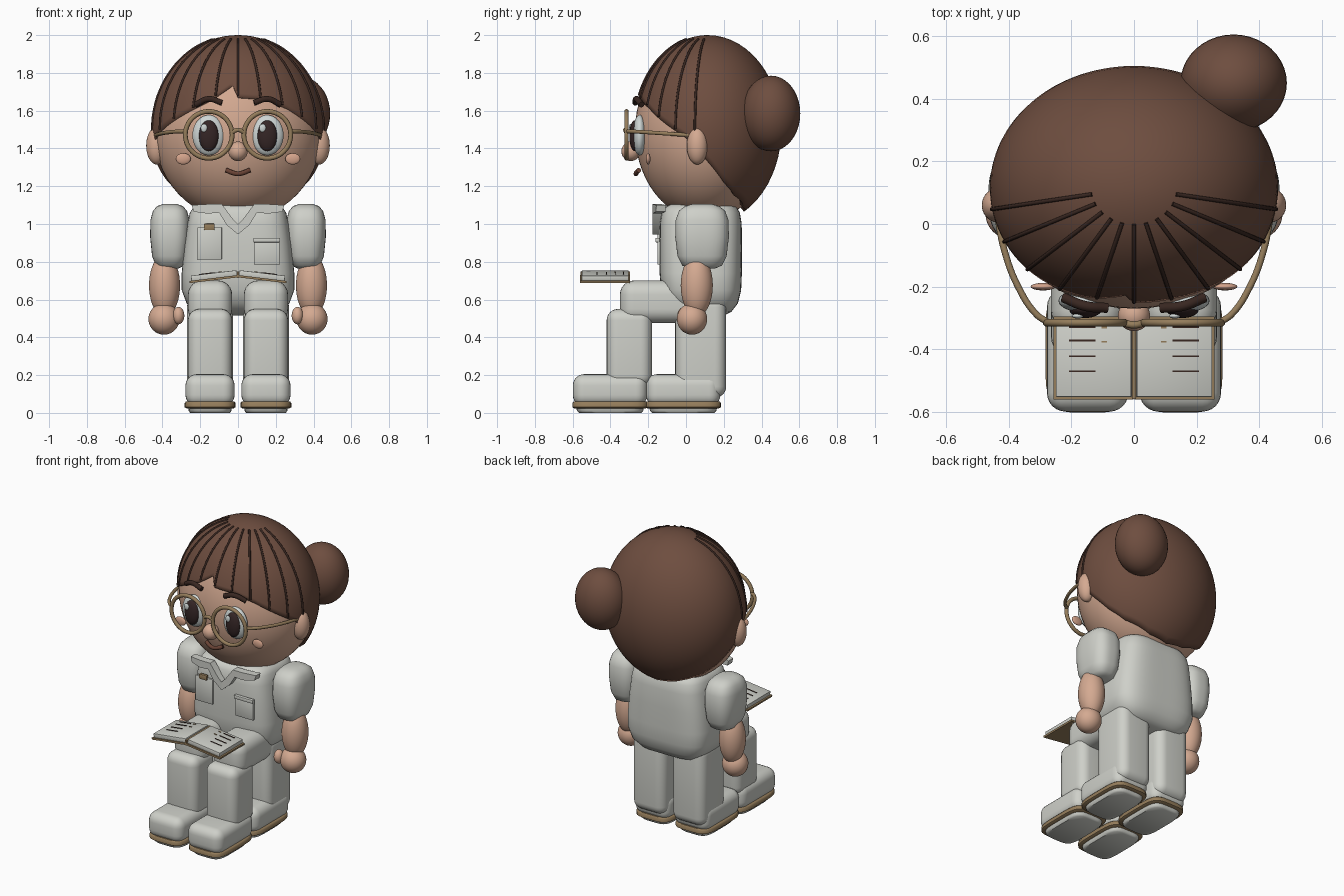
import bpy, bmesh, math
from mathutils import Vector

if "Cube" in bpy.data.objects:
    bpy.data.objects.remove(bpy.data.objects["Cube"])


def material(name, r, g, b):
    m = bpy.data.materials.new(name)
    m.diffuse_color = (r, g, b, 1)
    m.use_nodes = True
    m.node_tree.nodes["Principled BSDF"].inputs["Base Color"].default_value = m.diffuse_color
    return m


CLOTH = material("pale_cloth", .62, .63, .585)
SKIN = material("skin", .66, .40, .285)
BLUSH = material("blush_skin", .66, .37, .26)
HAIR = material("brown_hair", .155, .075, .050)
DARK = material("dark_brown", .040, .020, .015)
TAN = material("tan_trim", .30, .205, .105)
EYE = material("eye_white", .62, .67, .66)
PUPIL = material("pupil", .035, .019, .019)
LIP = material("lip_brown", .14, .055, .035)


def finish(ob, mat, angle=40):
    ob.data.materials.append(mat)
    bpy.ops.object.select_all(action='DESELECT')
    ob.select_set(True)
    bpy.context.view_layer.objects.active = ob
    bpy.ops.object.shade_smooth_by_angle(angle=math.radians(angle))
    return ob


def from_bmesh(name, bm, mat, angle=40):
    bmesh.ops.recalc_face_normals(bm, faces=bm.faces)
    me = bpy.data.meshes.new(name)
    bm.to_mesh(me)
    bm.free()
    ob = bpy.data.objects.new(name, me)
    bpy.context.collection.objects.link(ob)
    return finish(ob, mat, angle)


def ball(name, c, r, mat, seg=40):
    bm = bmesh.new()
    bmesh.ops.create_uvsphere(bm, u_segments=seg, v_segments=seg // 2, radius=1)
    for v in bm.verts:
        v.co = Vector([c[i] + r[i] * v.co[i] for i in range(3)])
    return from_bmesh(name, bm, mat, 80)


def box(name, c, h, mat, bevel=0.0, seg=5, rot_y=0.0):
    """Box from centre and half sizes, rounded by a bevel."""
    bm = bmesh.new()
    bmesh.ops.create_cube(bm, size=2)
    for v in bm.verts:
        v.co = Vector([h[i] * v.co[i] for i in range(3)])
    if bevel:
        bmesh.ops.bevel(bm, geom=bm.edges[:], offset=bevel, segments=seg,
                        profile=.5, affect='EDGES')
    ob = from_bmesh(name, bm, mat, 35)
    ob.location = c
    ob.rotation_euler[1] = rot_y
    return ob


def tube(name, pts, r, mat):
    cu = bpy.data.curves.new(name, 'CURVE')
    cu.dimensions = '3D'
    cu.bevel_depth, cu.bevel_resolution = r, 3
    cu.use_fill_caps = True
    cu.resolution_u = 6
    sp = cu.splines.new('BEZIER')
    sp.bezier_points.add(len(pts) - 1)
    for p, co in zip(sp.bezier_points, pts):
        p.co = co
        p.handle_left_type = p.handle_right_type = 'AUTO'
    ob = bpy.data.objects.new(name, cu)
    bpy.context.collection.objects.link(ob)
    cu.materials.append(mat)
    return ob


def loft(name, rings, cx, mat, power=3.5, n=48):
    """Stack of rounded-rectangle rings: (z, centre y, half x, half y)."""
    bm = bmesh.new()
    loops = []
    for z, cy, hx, hy in rings:
        loop = []
        for i in range(n):
            a = 2 * math.pi * i / n
            c, s = math.cos(a), math.sin(a)
            k = (abs(c) ** power + abs(s) ** power) ** (-1 / power)
            loop.append(bm.verts.new((cx + hx * c * k, cy + hy * s * k, z)))
        loops.append(loop)
    for a, b in zip(loops, loops[1:]):
        for i in range(n):
            bm.faces.new((a[i], a[i - 1], b[i - 1], b[i]))
    bm.faces.new(loops[0])
    bm.faces.new(loops[-1])
    return from_bmesh(name, bm, mat, 50)


# head
ball("head", (0, .10, 1.49), (.445, .37, .47), SKIN, 56)

# hair cap: meridians end on an uneven hairline given as (angle from front, height)
HC, HR = (0, .115, 1.5), (.46, .39, .5)
LINE = [(-180, 1.065), (-150, 1.085), (-120, 1.15), (-105, 1.22), (-90, 1.33), (-72, 1.46),
        (-34, 1.60), (-19, 1.655), (-4, 1.735), (0, 1.67), (18, 1.66), (36, 1.61),
        (72, 1.46), (90, 1.33), (105, 1.22), (120, 1.15), (150, 1.085), (180, 1.065)]


def hairline(deg):
    for (a, za), (b, zb) in zip(LINE, LINE[1:]):
        if a <= deg <= b:
            return za + (zb - za) * (deg - a) / (b - a)


def hair_point(deg, polar, lift=0.0):
    t, s = math.radians(deg), math.sin(polar)
    return Vector((HC[0] + (HR[0] + lift) * s * math.sin(t),
                   HC[1] - (HR[1] + lift) * s * math.cos(t),
                   HC[2] + (HR[2] + lift) * math.cos(polar)))


def end_polar(deg):
    return math.acos((hairline(deg) - HC[2]) / HR[2])


bm = bmesh.new()
top = bm.verts.new((0, HC[1], 2.0))
cols = []
for d in range(-180, 180, 2):
    e = end_polar(d)
    cols.append([bm.verts.new(hair_point(d, e * j / 24)) for j in range(1, 25)])
for i, col in enumerate(cols):
    prev = cols[i - 1]
    bm.faces.new((top, prev[0], col[0]))
    for j in range(23):
        bm.faces.new((prev[j], prev[j + 1], col[j + 1], col[j]))
hair = from_bmesh("hair_cap", bm, HAIR, 60)
sol = hair.modifiers.new("thickness", 'SOLIDIFY')
sol.thickness, sol.offset = .035, -1
ball("hair_bun", (.318, .45, 1.585), (.17, .155, .2), HAIR)

# hair strands fanned over the fringe
for k in range(-5, 6):
    d = k * 16
    e = end_polar(d) - .02
    tube("hair_strand", [hair_point(d, .3 + (e - .3) * j / 7, .001) for j in range(8)],
         .0065, DARK)

# face, glasses, arms and legs on both sides
for s in (-1, 1):
    ball("ear", (s * .43, .06, 1.415), (.056, .056, .1), SKIN)
    ball("eye", (s * .155, -.245, 1.47), (.086, .038, .107), EYE)
    ball("pupil", (s * .155, -.272, 1.467), (.052, .028, .082), PUPIL)
    ball("eye_glint", (s * .155 - .025, -.294, 1.508), (.018, .008, .022), EYE, 20)
    ball("cheek", (s * .29, -.2, 1.345), (.04, .012, .03), BLUSH, 24)
    tube("eyebrow", [(s * .225, -.235, 1.632), (s * .155, -.262, 1.662),
                     (s * .085, -.268, 1.642)], .016, DARK)
    bpy.ops.mesh.primitive_torus_add(location=(s * .155, -.315, 1.472),
                                     rotation=(math.pi / 2, 0, 0), major_radius=.124,
                                     minor_radius=.0125, major_segments=48, minor_segments=10)
    rim = bpy.context.object
    rim.name = "glasses_rim"
    finish(rim, TAN, 80)
    tube("glasses_temple", [(s * .278, -.312, 1.49), (s * .31, -.29, 1.49),
                            (s * .37, -.2, 1.485), (s * .415, -.08, 1.477),
                            (s * .435, .02, 1.47)], .0105, TAN)

    # arm
    loft("sleeve", [(.765, .085, .045, .07), (.78, .085, .075, .105), (.83, .085, .095, .13),
                    (.93, .085, .105, .142), (1.02, .085, .104, .14), (1.07, .085, .09, .122),
                    (1.095, .085, .068, .09), (1.106, .085, .035, .05)], s * .36, CLOTH, 2.8)
    ball("forearm", (s * .389, .057, .675), (.082, .085, .165), SKIN)
    ball("hand", (s * .392, .032, .497), (.082, .08, .083), SKIN)
    ball("thumb", (s * .315, -.01, .515), (.031, .036, .046), SKIN, 24)

    # seated leg in front and straight leg behind
    X = s * .148
    box("thigh", (X, -.11, .588), (.117, .24, .113), CLOTH, .075, 6)
    box("front_shin", (X, -.3, .345), (.117, .12, .205), CLOTH, .06, 6)
    box("rear_leg", (X, .078, .35), (.122, .135, .27), CLOTH, .06, 6)
    for part, cy in (("front", -.402), ("rear", -.015)):
        box(part + "_shoe", (X, cy, .12), (.13, .197, .085), CLOTH, .06, 6)
        loft(part + "_sole_trim", [(.024, cy, .125, .19), (.03, cy, .135, .2),
                                   (.052, cy, .135, .2), (.06, cy, .128, .194)], X, TAN, 4.5)
        loft(part + "_sole", [(0, cy, .105, .165), (.01, cy, .113, .175),
                              (.03, cy, .116, .18)], X, CLOTH, 4.5)

    # collar flap
    bm = bmesh.new()
    f = bm.faces.new([bm.verts.new((s * x, -.178 + .25 * max(0, x - .16), z)) for x, z in (
        (.245, 1.1), (.16, 1.105), (.085, 1.105), (.03, 1.03), (0, 1.0), (0, .945),
        (.06, .995), (.1, 1.06), (.16, 1.055), (.235, 1.065))])
    ext = bmesh.ops.extrude_face_region(bm, geom=[f])
    bmesh.ops.translate(bm, vec=(0, .05, 0),
                        verts=[v for v in ext["geom"] if isinstance(v, bmesh.types.BMVert)])
    from_bmesh("collar_flap", bm, CLOTH, 30)

    # open book half with sloping page block and printed lines
    tilt = math.atan(.03 / .25) * s
    box("book_cover", (s * .129, -.428, .708), (.128, .132, .006), TAN, rot_y=tilt)
    box("book_pages", (s * .128, -.428, .727), (.121, .124, .014), CLOTH, .003, 2, tilt)
    for y in (-.33, -.372, -.422, -.47):
        x = .165
        z = .7425 - (x - .128) * .12
        box("printed_line", (s * x, y, z), (.042, .0025, .002), DARK, rot_y=tilt)
    for y in (-.33, -.376):
        box("printed_mark", (s * .095, y, .7465), (.009, .003, .002), TAN, rot_y=tilt)

box("book_spine", (0, -.428, .732), (.006, .131, .017), TAN)
tube("glasses_bridge", [(-.036, -.315, 1.482), (0, -.322, 1.498), (.036, -.315, 1.482)],
     .0115, TAN)
ball("nose", (0, -.292, 1.385), (.051, .05, .052), SKIN)
tube("mouth", [(-.062, -.25, 1.285), (-.03, -.262, 1.272), (0, -.265, 1.266),
               (.03, -.262, 1.272), (.062, -.25, 1.285)], .013, LIP)

# torso
loft("torso", [(.515, .1, .16, .1), (.535, .095, .22, .145), (.58, .085, .272, .19),
               (.65, .08, .298, .212), (.74, .078, .298, .218), (.88, .078, .285, .218),
               (1.0, .078, .268, .217), (1.06, .078, .255, .207), (1.09, .078, .235, .19),
               (1.105, .078, .2, .16)], 0, CLOTH, 3.8, 64)

# chest badge and pocket
box("badge", (-.15, -.144, .897), (.065, .008, .085), CLOTH, .004, 2)
box("badge_clip", (-.152, -.152, .985), (.028, .01, .017), TAN, .004, 2)
box("pocket", (.152, -.144, .855), (.068, .008, .07), CLOTH, .004, 2)
box("pocket_flap", (.152, -.15, .915), (.071, .012, .012), CLOTH, .004, 2)
